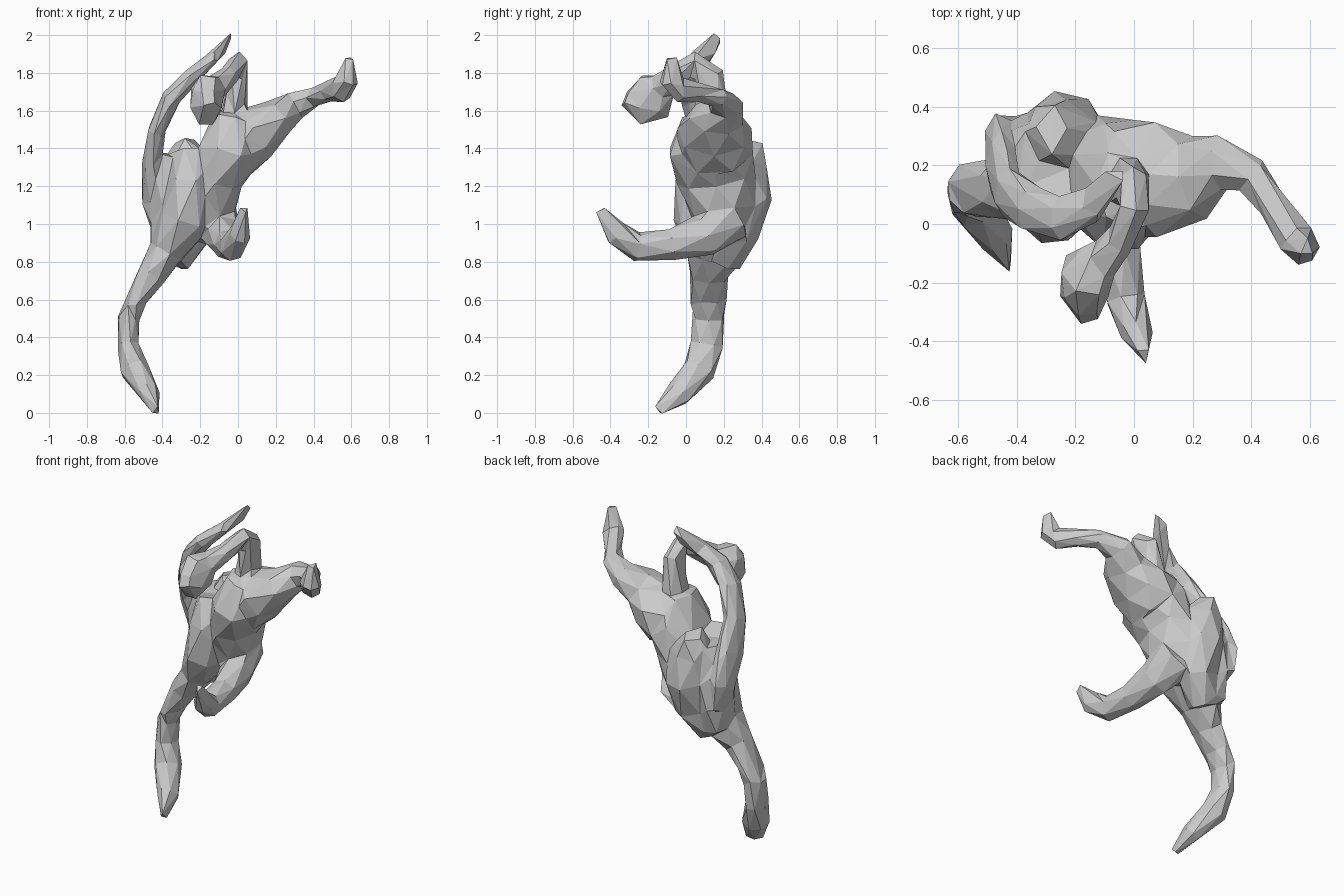
import bpy, bmesh, math
from mathutils import Vector

parts = []


def limb(name, pts, ref=(0, 1, 0), sides=7):
    """Faceted tube; each point is x, y, z, radius across ref, radius along ref."""
    ref = Vector(ref)
    centres = [Vector(p[:3]) for p in pts]
    bm = bmesh.new()
    rings = []
    for i, p in enumerate(pts):
        t = (centres[min(i + 1, len(pts) - 1)] - centres[max(i - 1, 0)]).normalized()
        side = t.cross(ref).normalized()
        up = side.cross(t).normalized()
        ring = []
        for k in range(sides):
            a = 2 * math.pi * (k + 0.5 * (i % 2)) / sides
            ring.append(bm.verts.new(centres[i] + side * math.cos(a) * p[3] * 1.07
                                     + up * math.sin(a) * p[4] * 1.07))
        rings.append(ring)
    for i in range(len(rings) - 1):
        r, s = rings[i], rings[i + 1]
        for k in range(sides):
            n = (k + 1) % sides
            if i % 2 == 0:
                bm.faces.new((r[k], r[n], s[k]))
                bm.faces.new((r[n], s[n], s[k]))
            else:
                bm.faces.new((r[k], r[n], s[n]))
                bm.faces.new((r[k], s[n], s[k]))
    bm.faces.new(rings[0])
    bm.faces.new(rings[-1])
    bmesh.ops.recalc_face_normals(bm, faces=bm.faces)
    me = bpy.data.meshes.new(name)
    bm.to_mesh(me)
    bm.free()
    ob = bpy.data.objects.new(name, me)
    bpy.context.collection.objects.link(ob)
    parts.append(ob)


# body from pelvis to shoulders
limb("torso", [
    (-0.17, 0.19, 0.97, .10, .12), (-0.16, 0.19, 1.10, .15, .17),
    (-0.11, 0.16, 1.25, .13, .20), (-0.04, 0.13, 1.40, .16, .22),
    (-0.01, 0.13, 1.57, .11, .14)], sides=8)

# rear hip bulge and outer hip
limb("rear_hip", [
    (-0.28, 0.32, 1.44, .05, .08), (-0.26, 0.30, 1.32, .12, .12),
    (-0.24, 0.31, 1.14, .13, .14), (-0.25, 0.27, 0.95, .11, .11),
    (-0.34, 0.22, 0.80, .08, .08)])
limb("outer_hip", [
    (-0.36, 0.21, 1.37, .04, .12), (-0.37, 0.22, 1.20, .09, .15),
    (-0.38, 0.23, 1.02, .085, .14), (-0.39, 0.21, 0.84, .07, .12)])

# straight leg with pointed foot
limb("standing_leg", [
    (-0.26, 0.16, 1.37, .09, .14), (-0.25, 0.12, 1.22, .12, .17),
    (-0.28, 0.13, 1.03, .13, .19), (-0.38, 0.16, 0.85, .09, .15),
    (-0.46, 0.12, 0.73, .075, .10),
    (-0.53, 0.12, 0.61, .055, .095), (-0.58, 0.12, 0.50, .055, .085),
    (-0.58, 0.11, 0.36, .055, .085), (-0.55, 0.07, 0.23, .075, .085),
    (-0.47, -0.04, 0.10, .055, .07), (-0.43, -0.15, 0.01, .02, .025)])

# leg folded forwards
limb("bent_leg", [
    (-0.13, 0.24, 1.05, .12, .13), (-0.08, 0.10, 0.94, .09, .11),
    (-0.05, -0.08, 0.89, .075, .08), (-0.03, -0.26, 0.88, .065, .075),
    (0.01, -0.37, 0.95, .055, .065), (0.035, -0.45, 1.08, .02, .03)],
    ref=(0, 0, 1))

# outstretched limb with fist
limb("outstretched_arm", [
    (-0.02, 0.16, 1.40, .17, .19), (0.09, 0.15, 1.48, .14, .19),
    (0.21, 0.16, 1.56, .10, .14), (0.30, 0.21, 1.63, .075, .09),
    (0.40, 0.17, 1.67, .05, .06), (0.48, 0.06, 1.70, .05, .05),
    (0.54, -0.03, 1.71, .07, .06), (0.575, -0.08, 1.76, .06, .06),
    (0.59, -0.08, 1.88, .025, .03)])

# arched neck and lowered head
limb("neck", [
    (-0.02, 0.13, 1.45, .11, .09), (-0.015, 0.14, 1.65, .08, .06),
    (0.00, 0.12, 1.78, .08, .05), (0.00, 0.05, 1.855, .055, .05),
    (-0.05, -0.06, 1.78, .06, .05), (-0.12, -0.14, 1.72, .07, .06)],
    ref=(1, 0, 0))
limb("head", [
    (-0.12, -0.10, 1.74, .06, .05), (-0.16, -0.17, 1.68, .13, .09),
    (-0.17, -0.25, 1.64, .12, .08), (-0.16, -0.32, 1.67, .05, .04)],
    ref=(1, 0, 0))

# long limb sweeping overhead
limb("raised_limb", [
    (-0.44, 0.28, 1.00, .04, .09), (-0.46, 0.27, 1.15, .05, .11),
    (-0.455, 0.20, 1.32, .05, .11), (-0.43, 0.11, 1.50, .045, .09),
    (-0.35, 0.05, 1.67, .05, .08), (-0.25, 0.02, 1.78, .045, .075),
    (-0.15, 0.06, 1.86, .035, .06), (-0.09, 0.13, 1.93, .035, .05),
    (-0.04, 0.17, 2.00, .015, .025)])

# fuse all parts into one skin, then reduce it to flat facets
bpy.ops.object.select_all(action='DESELECT')
for ob in parts:
    ob.select_set(True)
bpy.context.view_layer.objects.active = parts[0]
bpy.ops.object.join()
figure = bpy.context.view_layer.objects.active
figure.name = "leaping_figure"

fuse = figure.modifiers.new("fuse", 'REMESH')
fuse.mode = 'VOXEL'
fuse.voxel_size = 0.014
blend = figure.modifiers.new("blend", 'SMOOTH')
blend.iterations = 4
bpy.ops.object.modifier_apply(modifier="fuse")
bpy.ops.object.modifier_apply(modifier="blend")
facet = figure.modifiers.new("facet", 'DECIMATE')
facet.ratio = 560 / (2 * len(figure.data.polygons))
bpy.ops.object.modifier_apply(modifier="facet")
for f in figure.data.polygons:
    f.use_smooth = False
